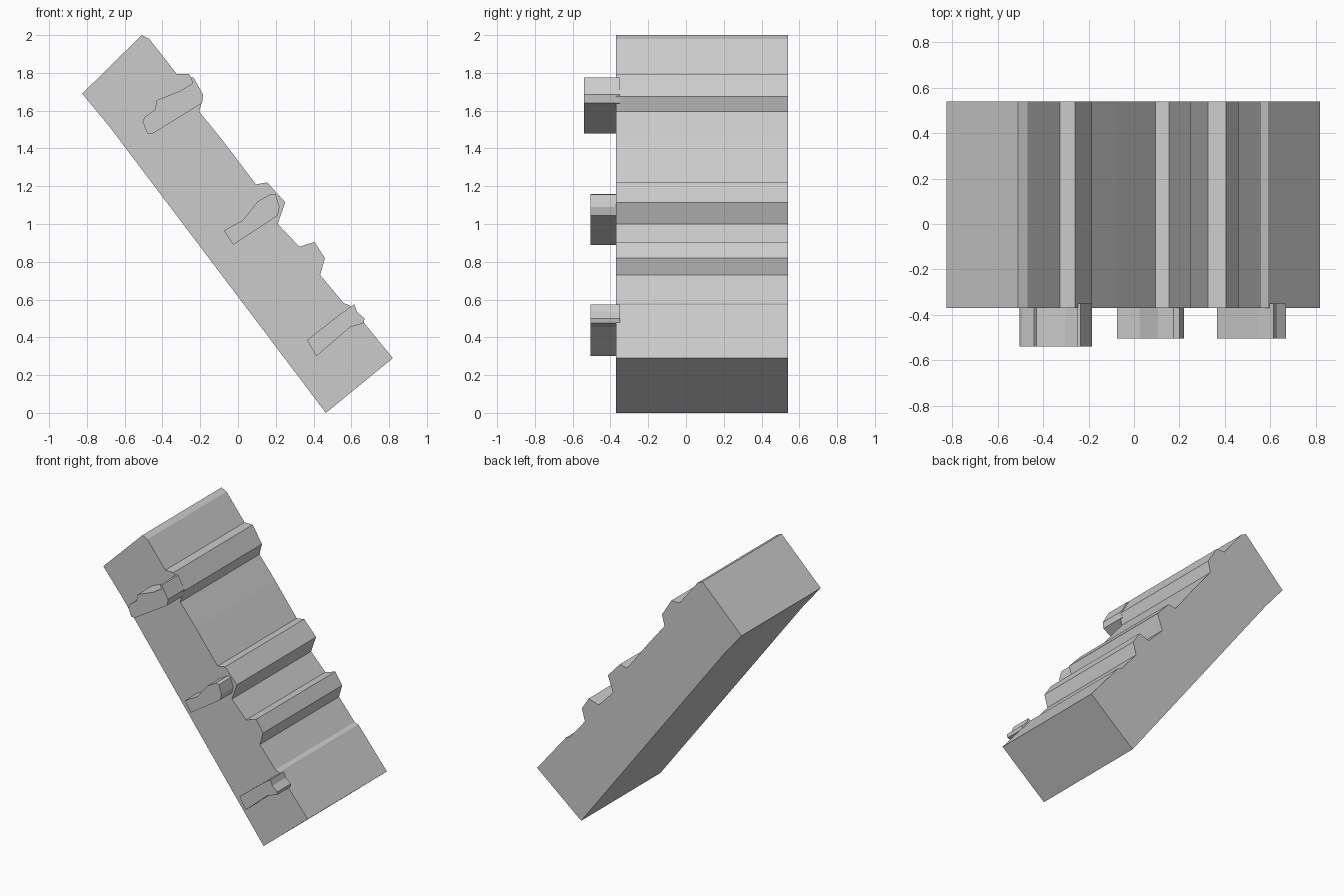
import bpy
import bmesh

default_cube = bpy.data.objects.get("Cube")
if default_cube:
    bpy.data.objects.remove(default_cube, do_unlink=True)


def make_material(name, colour):
    material = bpy.data.materials.new(name)
    material.use_nodes = True
    material.diffuse_color = colour
    shader = next(node for node in material.node_tree.nodes
                  if node.type == "BSDF_PRINCIPLED")
    shader.inputs["Base Color"].default_value = colour
    return material


def extrude_profile(name, outline, front, back, material):
    """Sweep a closed side outline (x, z) from the front to the back."""
    bm = bmesh.new()
    corners = [bm.verts.new((x, front, z)) for x, z in outline]
    cap = bm.faces.new(corners)
    sweep = bmesh.ops.extrude_face_region(bm, geom=[cap], use_keep_orig=True)
    moved = [item for item in sweep["geom"] if isinstance(item, bmesh.types.BMVert)]
    bmesh.ops.translate(bm, verts=moved, vec=(0, back - front, 0))
    bmesh.ops.recalc_face_normals(bm, faces=bm.faces[:])

    mesh = bpy.data.meshes.new(name)
    bm.to_mesh(mesh)
    bm.free()
    mesh.materials.append(material)
    part = bpy.data.objects.new(name, mesh)
    bpy.context.collection.objects.link(part)
    return part


grey = make_material("plain grey", (0.6, 0.6, 0.6, 1))

# Leaning block, with its stepped ridges listed from the foot upward
block_front, block_back = -0.37, 0.54
foot = [(0.465, 0), (0.49, 0.02), (0.82, 0.29)]
low_ridge = [(0.59, 0.57), (0.56, 0.58), (0.435, 0.73)]
second_ridge = [(0.46, 0.82), (0.405, 0.905), (0.325, 0.88)]
third_ridge = [(0.21, 1.0), (0.25, 1.115), (0.155, 1.22), (0.095, 1.21)]
upper_ridge = [(-0.08, 1.44), (-0.205, 1.595), (-0.185, 1.675),
               (-0.26, 1.795), (-0.325, 1.795)]
head = [(-0.47, 1.98), (-0.51, 2), (-0.825, 1.69), (-0.68, 1.515)]
extrude_profile(
    "leaning_block",
    foot + low_ridge + second_ridge + third_ridge + upper_ridge + head,
    block_front, block_back, grey)

# Small ledges standing out from the front side of the block
top_ledge = [(-0.45, 1.48), (-0.19, 1.64), (-0.185, 1.685), (-0.235, 1.775),
             (-0.25, 1.775), (-0.24, 1.745), (-0.305, 1.705), (-0.43, 1.655),
             (-0.44, 1.605), (-0.495, 1.565), (-0.505, 1.54), (-0.48, 1.48)]
middle_ledge = [(-0.025, 0.89), (0.21, 1.045), (0.22, 1.09), (0.2, 1.155),
                (0.175, 1.16), (0.105, 1.12), (0.025, 1.02), (-0.075, 0.965)]
bottom_ledge = [(0.415, 0.3), (0.595, 0.455), (0.665, 0.475), (0.67, 0.5),
                (0.63, 0.535), (0.615, 0.575), (0.55, 0.53), (0.365, 0.385)]

ledges = {
    "top_ledge": (top_ledge, -0.54),
    "middle_ledge": (middle_ledge, -0.505),
    "bottom_ledge": (bottom_ledge, -0.505),
}
overlap = 0.02
for ledge_name, (outline, ledge_front) in ledges.items():
    extrude_profile(ledge_name, outline, ledge_front, block_front + overlap, grey)
